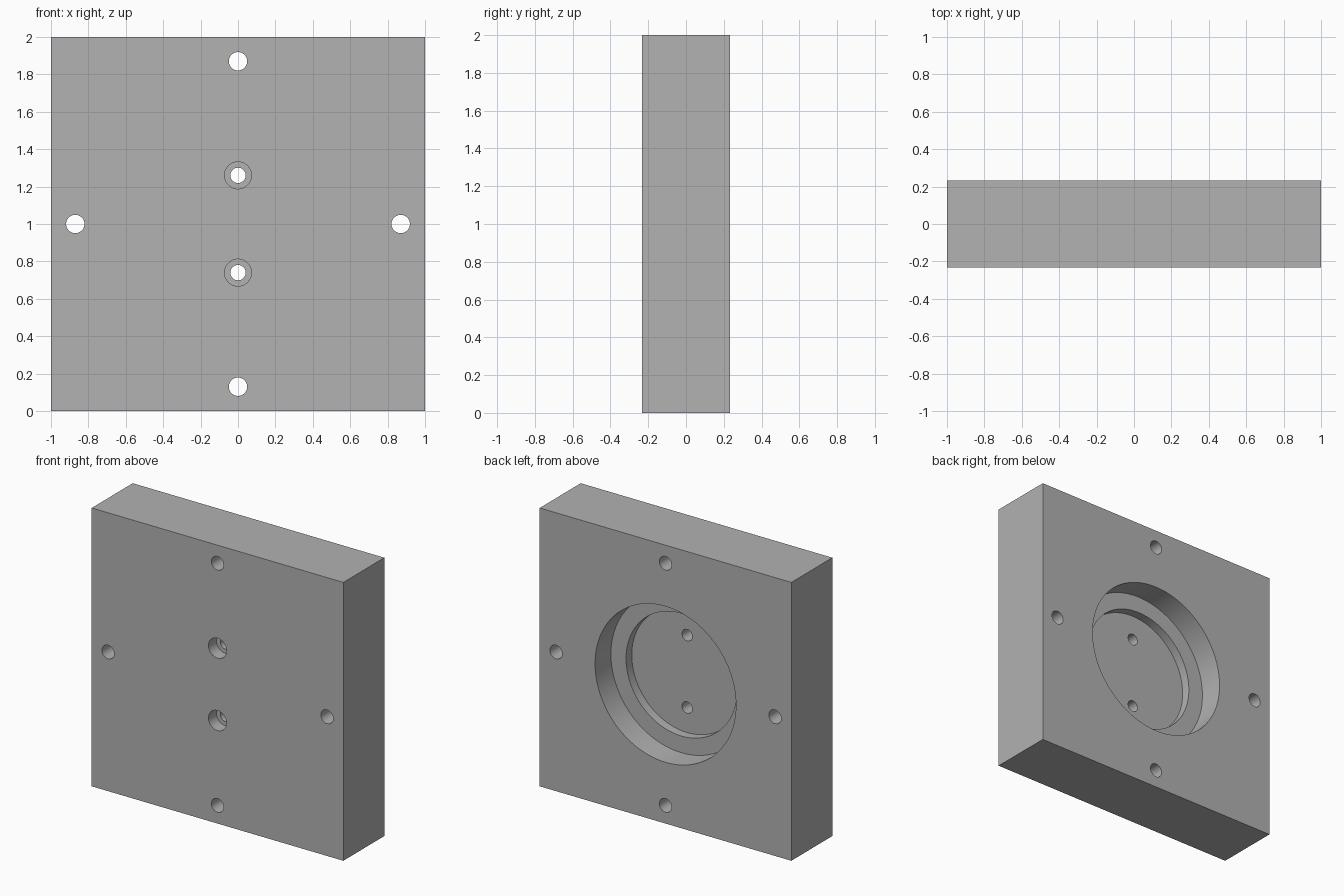
import bpy
import math

if "Cube" in bpy.data.objects:
    bpy.data.objects.remove(bpy.data.objects["Cube"], do_unlink=True)

HALF = 0.2325            # half thickness of the plate
FRONT, BACK = -HALF, HALF
OVER = 0.1               # how far cutters run past a face

# Plain grey finish
grey = bpy.data.materials.new("plain_grey")
grey.use_nodes = True
colour = (0.445, 0.445, 0.445, 1)
grey.diffuse_color = colour
grey.node_tree.nodes["Principled BSDF"].inputs["Base Color"].default_value = colour

# Square plate
bpy.ops.mesh.primitive_cube_add(size=1, location=(0, 0, 1))
plate = bpy.context.object
plate.name = "mounting_plate"
plate.scale = (2, 2 * HALF, 2)
bpy.ops.object.transform_apply(location=False, rotation=False, scale=True)
plate.data.materials.append(grey)


def bore(name, x, z, radius, y0, y1, sides=48):
    """Cut a round hole along y between two depths."""
    bpy.ops.mesh.primitive_cylinder_add(
        vertices=sides, radius=radius, depth=y1 - y0,
        location=(x, (y0 + y1) / 2, z), rotation=(math.pi / 2, 0, 0))
    cutter = bpy.context.object
    cutter.name = name
    cutter.hide_render = True
    cutter.data.materials.append(grey)
    bpy.context.view_layer.objects.active = plate
    mod = plate.modifiers.new(name, "BOOLEAN")
    mod.operation = "DIFFERENCE"
    mod.solver = "EXACT"
    mod.object = cutter
    bpy.ops.object.modifier_apply(modifier=name)
    bpy.data.objects.remove(cutter, do_unlink=True)


# Stepped round pocket in the back
bore("pocket_wide", 0, 1, 0.56, BACK - 0.18, BACK + OVER, 128)
bore("pocket_deep", 0, 1, 0.44, BACK - 0.245, BACK + OVER, 128)

# Four edge holes straight through
for x, z in ((0.87, 1), (-0.87, 1), (0, 1.87), (0, 0.13)):
    bore("edge_hole", x, z, 0.049, FRONT - OVER, BACK + OVER)

# Two counterbored holes in the middle, opening on the front
for side in (-1, 1):
    z = 1 + side * 0.26
    bore("counterbore", 0, z, 0.072, FRONT - OVER, FRONT + 0.09)
    bore("screw_hole", 0, z, 0.041, FRONT - OVER, BACK + OVER)

# Smooth bore walls with crisp rims
bpy.ops.object.select_all(action="DESELECT")
plate.select_set(True)
bpy.context.view_layer.objects.active = plate
bpy.ops.object.shade_smooth_by_angle(angle=math.radians(30))
